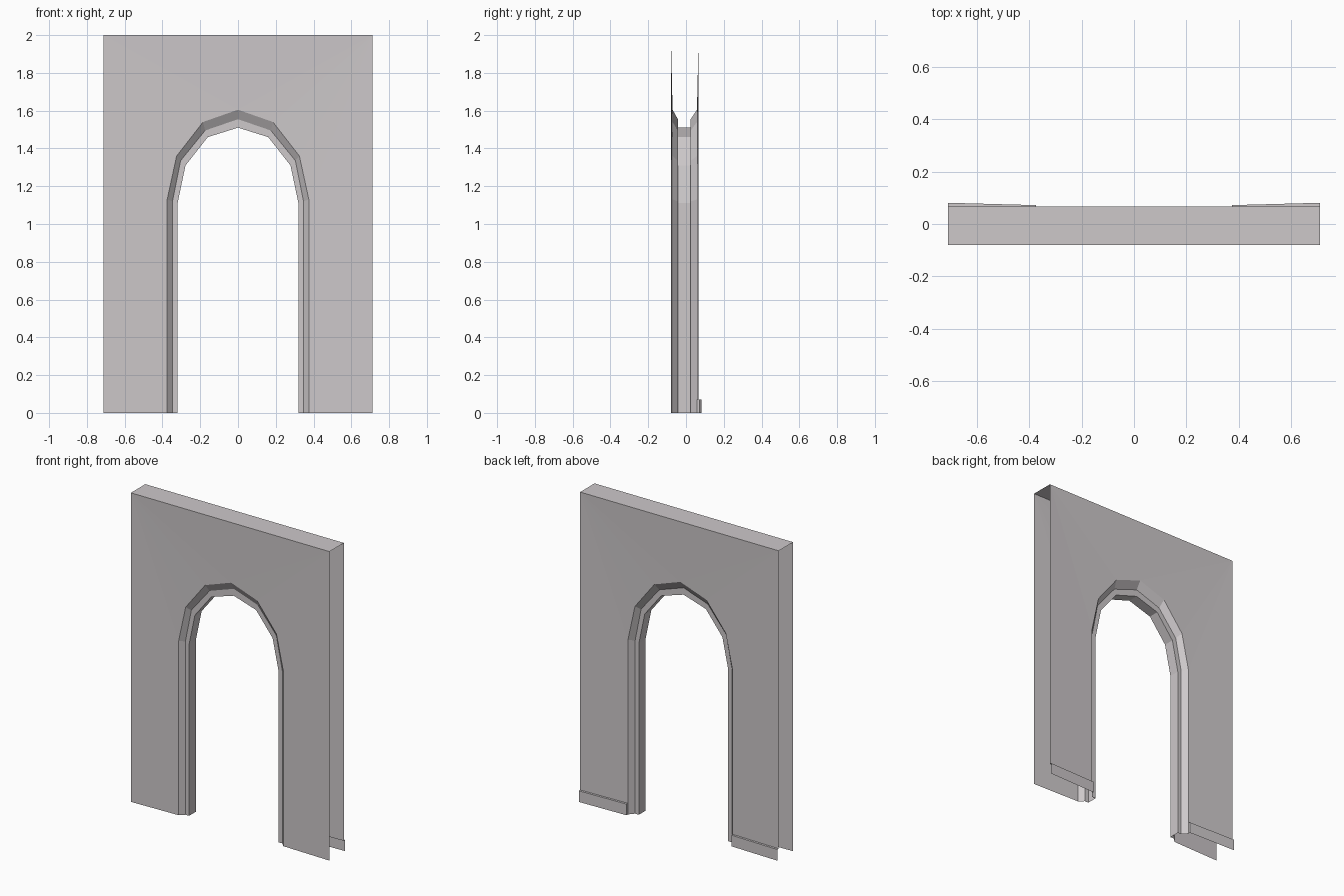
import bpy, bmesh
from mathutils import Vector

if "Cube" in bpy.data.objects:
    bpy.data.objects.remove(bpy.data.objects["Cube"])

stone = bpy.data.materials.new("pale_warm_grey")
stone.diffuse_color = (0.61, 0.58, 0.59, 1)
stone.use_nodes = True
stone.node_tree.nodes["Principled BSDF"].inputs["Base Color"].default_value = stone.diffuse_color

HALF_W, TOP, BASE_H = 0.711, 2.0, 0.072

# Half arch outlines (x, z), from the spring line to the apex
EDGE = [(0.375, 1.13), (0.325, 1.36), (0.185, 1.54), (0, 1.605)]
MID = [(0.347, 1.12), (0.304, 1.335), (0.174, 1.495), (0, 1.555)]
INNER = [(0.32, 1.11), (0.278, 1.31), (0.16, 1.46), (0, 1.51)]


def ring(half, y):
    """Full arch outline from left foot to right foot at depth y."""
    right = [(half[0][0], 0)] + half
    left = [(-x, z) for x, z in right[:-1]]
    return [Vector((x, y, z)) for x, z in left + right[::-1]]


def add_face(bm, pts, toward=None, direction=None):
    """Add a face turned toward a point or along a direction."""
    f = bm.faces.new([bm.verts.new(p) for p in pts])
    f.normal_update()
    d = Vector(direction) if direction else Vector(toward) - f.calc_center_median()
    if f.normal.dot(d) < 0:
        f.normal_flip()


def bridge(bm, a, b, toward):
    for i in range(len(a) - 1):
        add_face(bm, [a[i], a[i + 1], b[i + 1], b[i]], toward=toward)


def finish(bm, name):
    bmesh.ops.remove_doubles(bm, verts=bm.verts, dist=0.0001)
    me = bpy.data.meshes.new(name)
    bm.to_mesh(me)
    bm.free()
    me.materials.append(stone)
    ob = bpy.data.objects.new(name, me)
    bpy.context.collection.objects.link(ob)


def wall_side(bm, y_out, y_edge, foot):
    """Wall sheet that leans slightly in toward the arch, open at its outer ends."""
    d = (0, 1 if y_out > 0 else -1, 0)
    for s in (-1, 1):
        corner = Vector((s * HALF_W, y_out, TOP))
        pts = [Vector((s * x, y_edge, z)) for x, z in EDGE]
        low_out = Vector((s * HALF_W, y_out, foot))
        low_in = Vector((pts[0].x, y_edge, foot))
        add_face(bm, [low_out, corner, low_in], direction=d)
        add_face(bm, [low_in, corner, pts[0]], direction=d)
        for a, b in zip(pts, pts[1:]):
            add_face(bm, [corner, a, b], direction=d)
    add_face(bm, [(-HALF_W, y_out, TOP), (HALF_W, y_out, TOP),
                  (0, y_edge, EDGE[-1][1])], direction=d)


# Wall sheets and the top cap
FRONT, BACK = -0.08, 0.067
bm = bmesh.new()
wall_side(bm, FRONT, -0.071, 0)
wall_side(bm, BACK, 0.058, BASE_H)
add_face(bm, [(-HALF_W, FRONT, TOP), (HALF_W, FRONT, TOP),
              (HALF_W, BACK, TOP), (-HALF_W, BACK, TOP)], direction=(0, 0, 1))
finish(bm, "wall")

# Arch surround: chamfer, flat rim and jamb on both sides
bm = bmesh.new()
for y_edge, y_rim, far in ((-0.071, -0.043, -1), (0.058, 0.025, 1)):
    bridge(bm, ring(EDGE, y_edge), ring(MID, y_rim), (0, far, 0.8))
    bridge(bm, ring(MID, y_rim), ring(INNER, y_rim), (0, far, 0.8))
bridge(bm, ring(INNER, -0.043), ring(INNER, 0.025), (0, 0, 0.8))
finish(bm, "arch_surround")

# Baseboards on the back, with a top ledge and an end at the arch
for s, side in ((-1, "left"), (1, "right")):
    bm = bmesh.new()
    xo, xi, yo, yi = s * HALF_W, s * EDGE[0][0], 0.081, 0.072
    add_face(bm, [(xo, yo, 0), (xi, yi, 0), (xi, yi, BASE_H), (xo, yo, BASE_H)],
             direction=(0, 1, 0))
    add_face(bm, [(xo, yo, BASE_H), (xi, yi, BASE_H), (xi, 0.058, BASE_H),
                  (xo, BACK, BASE_H)], direction=(0, 0, 1))
    add_face(bm, [(xi, yi, 0), (xi, yi, BASE_H), (xi, 0.058, BASE_H), (xi, 0.058, 0)],
             direction=(-s, 0, 0))
    finish(bm, side + "_baseboard")
